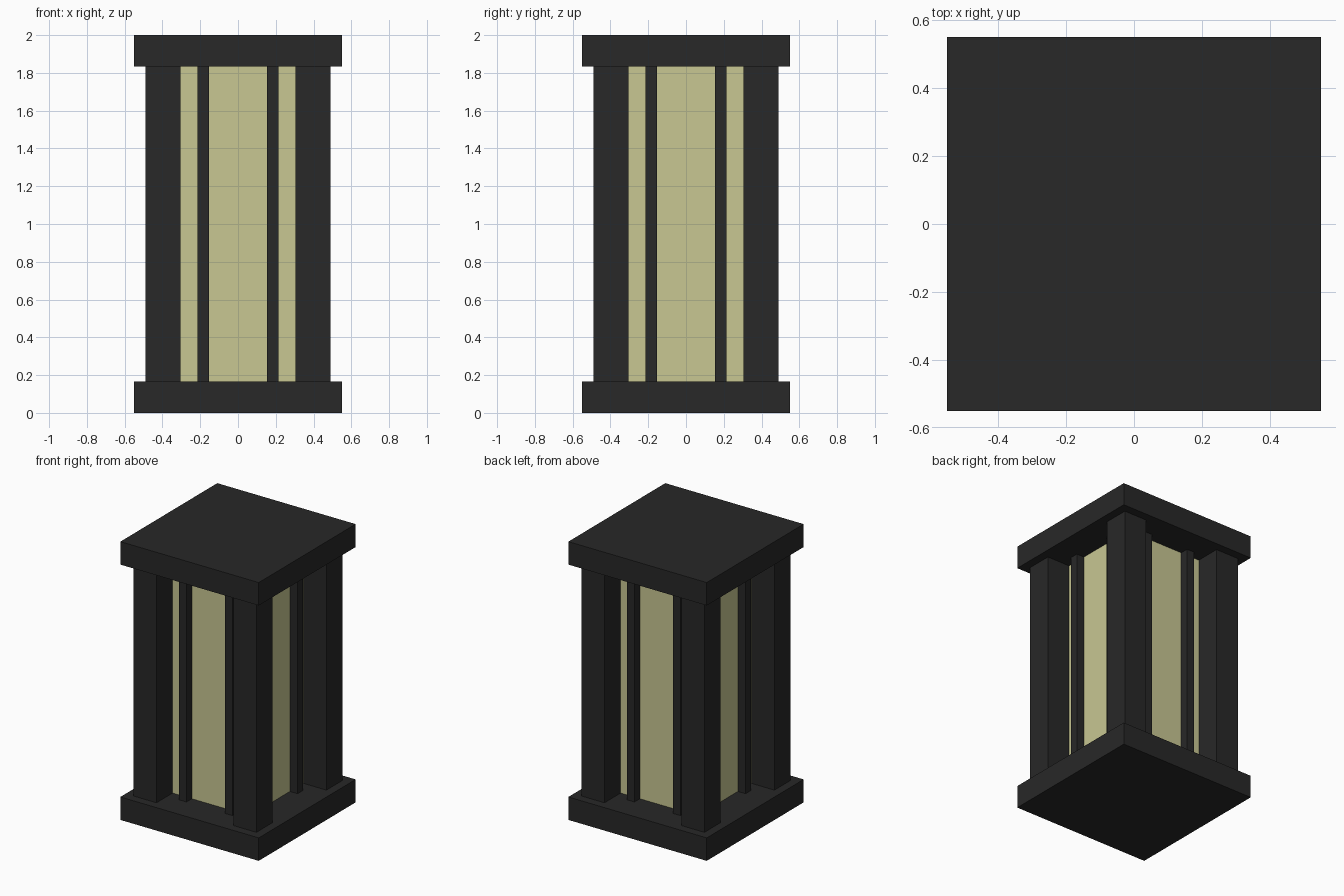
import bpy

if "Cube" in bpy.data.objects:
    bpy.data.objects.remove(bpy.data.objects["Cube"])

U = 1.1 / 18          # modelling unit: the plates are 18 units wide
Z0, Z1 = 0.165, 1.835  # space between base and cap


def material(name, color):
    m = bpy.data.materials.new(name)
    m.diffuse_color = color
    m.use_nodes = True
    m.node_tree.nodes["Principled BSDF"].inputs["Base Color"].default_value = m.diffuse_color
    return m


dark = material("dark_metal", (0.021, 0.021, 0.021, 1))
glow = material("warm_glass", (0.58, 0.57, 0.29, 1))


def box(name, x, y, z, mat):
    """Box from (min, max) ranges on each axis."""
    center = [(a + b) / 2 for a, b in (x, y, z)]
    bpy.ops.mesh.primitive_cube_add(size=1, location=center)
    ob = bpy.context.object
    ob.name = name
    ob.scale = [abs(b - a) for a, b in (x, y, z)]
    bpy.ops.object.transform_apply(location=False, rotation=False, scale=True)
    ob.data.materials.append(mat)
    return ob


# Base and cap plates
full = (-9 * U, 9 * U)
box("base_plate", full, full, (0, Z0), dark)
box("cap_plate", full, full, (Z1, 2), dark)

# Glowing core
core = (-5 * U, 5 * U)
box("light_core", core, core, (Z0, Z1), glow)

# Corner posts, and two slim bars on each face
for sx in (-1, 1):
    for sy in (-1, 1):
        box("corner_post", (sx * 5 * U, sx * 8 * U), (sy * 5 * U, sy * 8 * U), (Z0, Z1), dark)
        near_x, near_y = [(s * 2.5 * U, s * 3.5 * U) for s in (sx, sy)]
        out_x, out_y = [(s * 5 * U, s * 6 * U) for s in (sx, sy)]
        box("front_back_bar", near_x, out_y, (Z0, Z1), dark)
        box("side_bar", out_x, near_y, (Z0, Z1), dark)
